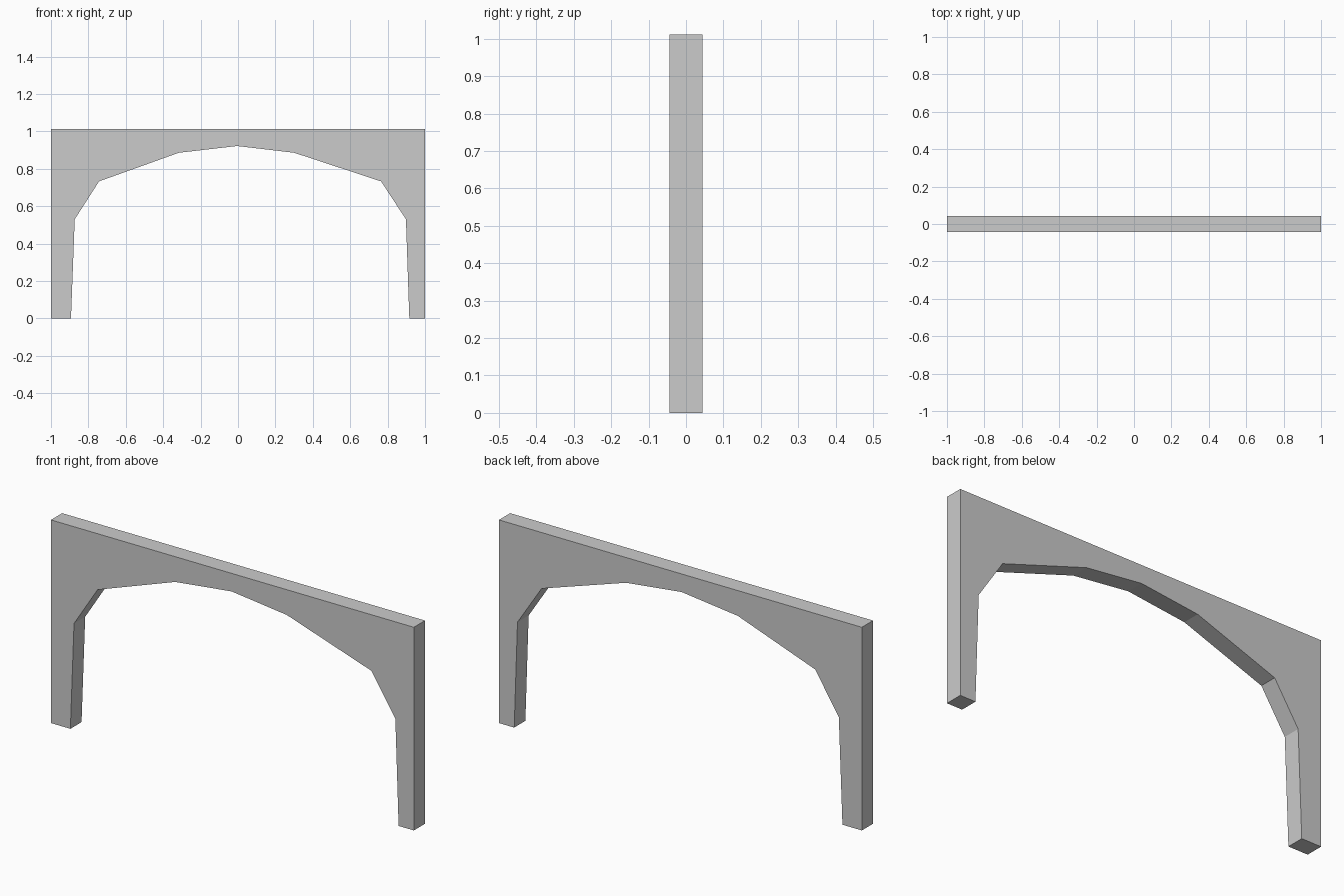
import bpy, bmesh

if "Cube" in bpy.data.objects:
    bpy.data.objects.remove(bpy.data.objects["Cube"])

HALF_DEPTH = 0.044
TOP = 1.012

# Arch opening from left foot to right foot (x, z), slightly asymmetric
opening = [(-0.893, 0), (-0.873, 0.53), (-0.743, 0.733), (-0.316, 0.886),
           (-0.005, 0.922), (0.30, 0.886), (0.765, 0.733), (0.898, 0.53), (0.916, 0)]
# Square outer frame closes the outline
outline = opening + [(1, 0), (1, TOP), (-1, TOP), (-1, 0)]

# Extrude the outline through the thickness
bm = bmesh.new()
face = bm.faces.new([bm.verts.new((x, -HALF_DEPTH, z)) for x, z in outline])
result = bmesh.ops.extrude_face_region(bm, geom=[face], use_keep_orig=True)
moved = [v for v in result["geom"] if isinstance(v, bmesh.types.BMVert)]
bmesh.ops.translate(bm, verts=moved, vec=(0, 2 * HALF_DEPTH, 0))
bmesh.ops.recalc_face_normals(bm, faces=bm.faces)

mesh = bpy.data.meshes.new("archway")
bm.to_mesh(mesh)
bm.free()
archway = bpy.data.objects.new("archway", mesh)
bpy.context.collection.objects.link(archway)
